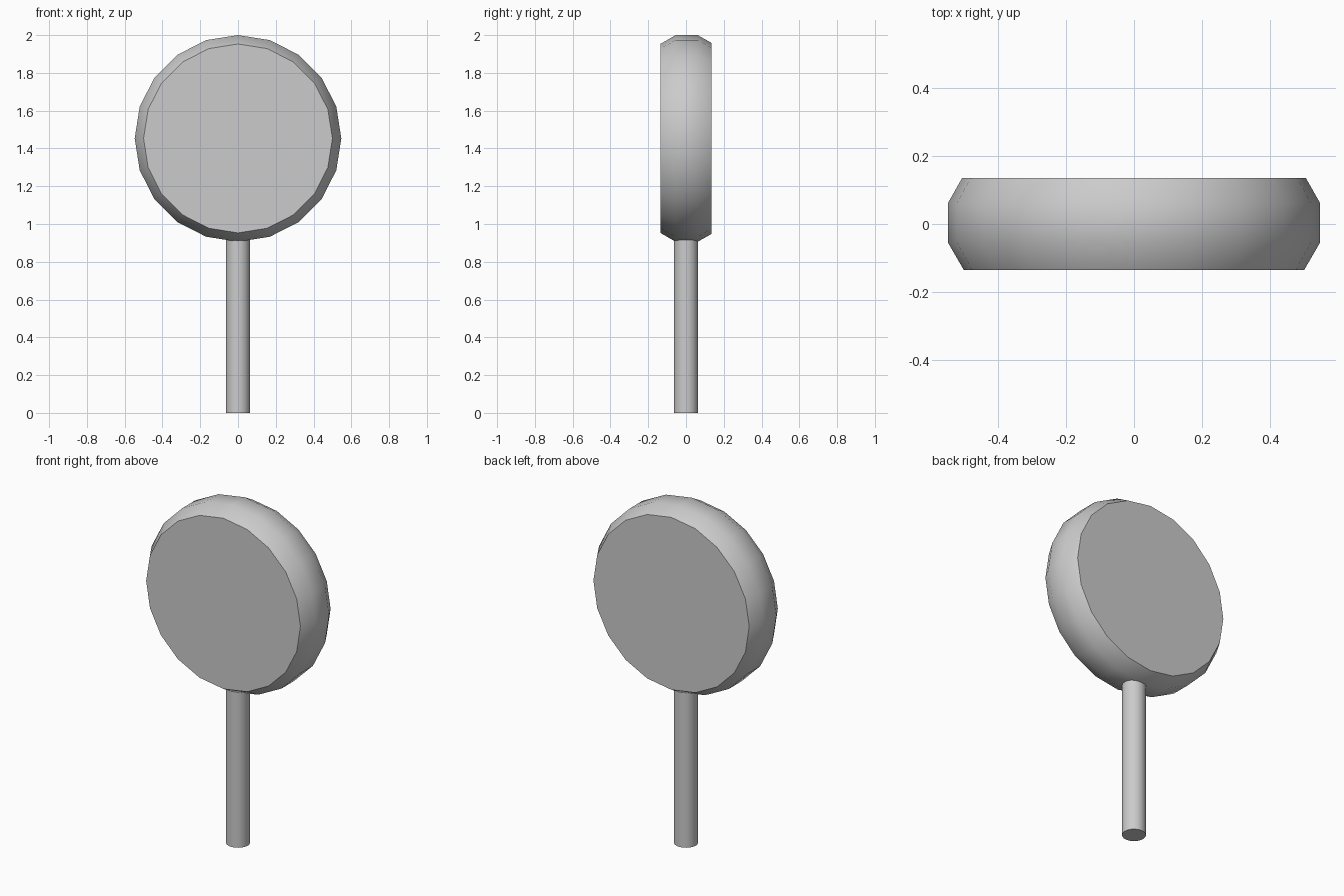
import bpy, math

if "Cube" in bpy.data.objects:
    bpy.data.objects.remove(bpy.data.objects["Cube"])

SIDES = 20


def lathe(name, profile, location=(0, 0, 0), rotation=(0, 0, 0)):
    """Revolve (radius, height) rings around local z and cap both ends."""
    verts, faces = [], []
    for r, h in profile:
        for i in range(SIDES):
            a = 2 * math.pi * i / SIDES
            verts.append((r * math.cos(a), r * math.sin(a), h))
    for k in range(len(profile) - 1):
        for i in range(SIDES):
            j = (i + 1) % SIDES
            a, b = k * SIDES, (k + 1) * SIDES
            faces.append((a + i, a + j, b + j, b + i))
    faces.append(tuple(reversed(range(SIDES))))
    faces.append(tuple(range(len(verts) - SIDES, len(verts))))
    mesh = bpy.data.meshes.new(name)
    mesh.from_pydata(verts, [], faces)
    obj = bpy.data.objects.new(name, mesh)
    obj.location, obj.rotation_euler = location, rotation
    bpy.context.collection.objects.link(obj)
    # Smooth the rounded sides, keep the end caps crisp
    bpy.ops.object.select_all(action='DESELECT')
    obj.select_set(True)
    bpy.context.view_layer.objects.active = obj
    bpy.ops.object.shade_smooth_by_angle(angle=math.radians(40))
    return obj


# Round candy disc facing front, with chamfered rims (local +z points to the front)
lathe("candy_disc",
      [(0.505, -0.136), (0.547, -0.062), (0.547, 0.055), (0.50, 0.136)],
      location=(0, 0, 1.453), rotation=(math.pi / 2, 0, 0))

# Stick, running slightly into the disc
lathe("stick", [(0.064, 0.0), (0.064, 0.95)])
